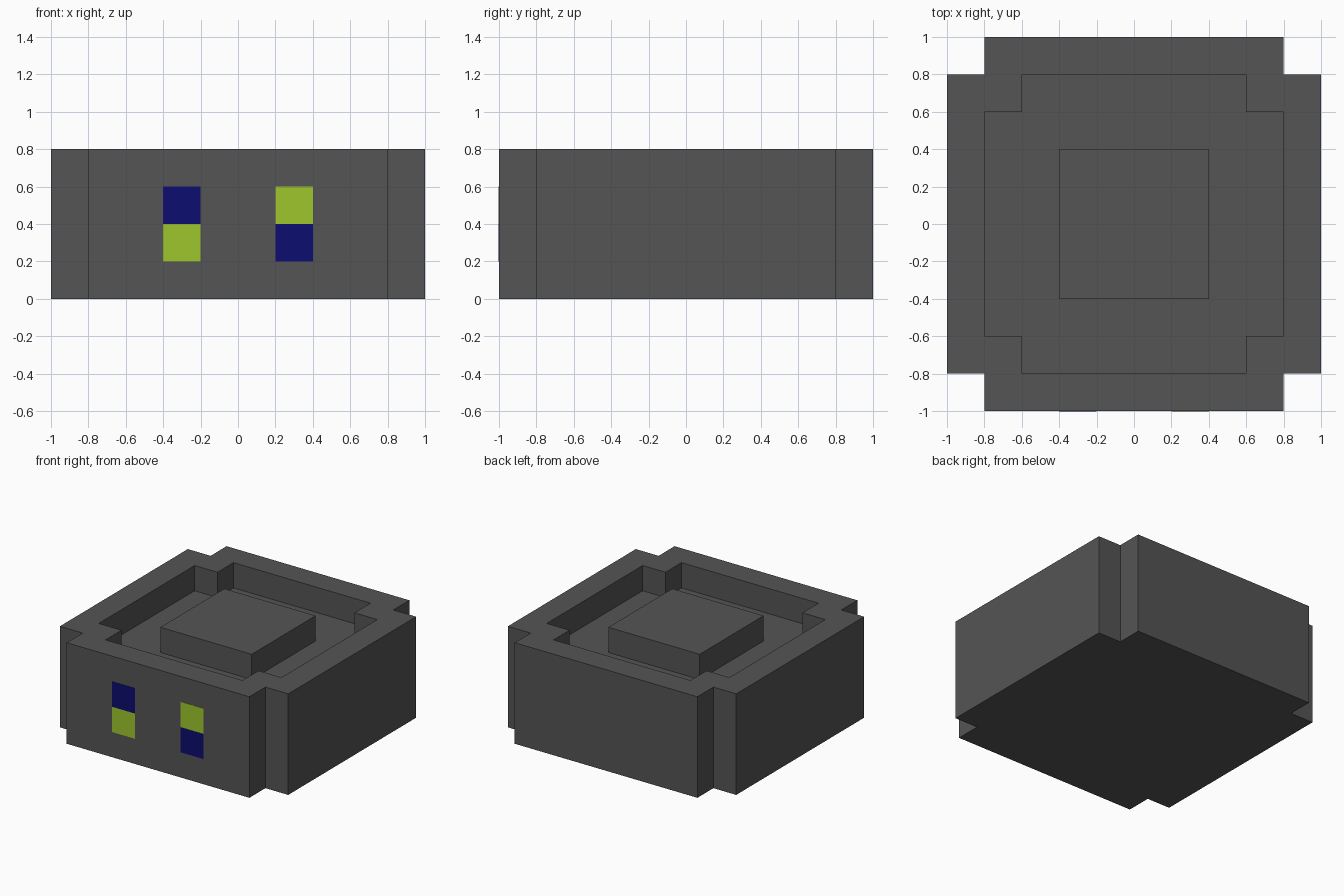
import bpy, bmesh

cube = bpy.data.objects.get("Cube")
if cube:
    bpy.data.objects.remove(cube, do_unlink=True)


def make_material(name, rgb):
    mat = bpy.data.materials.new(name)
    mat.use_nodes = True
    mat.diffuse_color = (*rgb, 1)
    mat.node_tree.nodes["Principled BSDF"].inputs["Base Color"].default_value = (*rgb, 1)
    return mat


def finish(name, bm, mat):
    bmesh.ops.recalc_face_normals(bm, faces=bm.faces)
    mesh = bpy.data.meshes.new(name)
    bm.to_mesh(mesh)
    bm.free()
    mesh.materials.append(mat)
    obj = bpy.data.objects.new(name, mesh)
    bpy.context.collection.objects.link(obj)
    return obj


def box(name, lo, hi, mat):
    bm = bmesh.new()
    bmesh.ops.create_cube(bm, size=1)
    for v in bm.verts:
        v.co = [(a + b) / 2 + c * (b - a) for a, b, c in zip(lo, hi, v.co)]
    return finish(name, bm, mat)


def notched_square(r, notch=0.2):
    """Square outline with a square notch cut from each corner."""
    n = r - notch
    corner = [(r, n), (n, n), (n, r)]
    points = []
    for _ in range(4):
        points += corner
        corner = [(-y, x) for x, y in corner]
    return points


grey = make_material("dark grey", (0.089, 0.089, 0.089))
lime = make_material("lime green", (0.347, 0.565, 0.026))
navy = make_material("navy blue", (0.004, 0.004, 0.162))

# Body: outer wall, flat rim, recess wall and recess floor as stacked outlines
bm = bmesh.new()
rings = [[bm.verts.new((x, y, z)) for x, y in notched_square(r)]
         for r, z in [(1.0, 0.0), (1.0, 0.8), (0.8, 0.8), (0.8, 0.6)]]
for lower, upper in zip(rings, rings[1:]):
    for i in range(12):
        j = (i + 1) % 12
        bm.faces.new((lower[i], lower[j], upper[j], upper[i]))
bm.faces.new(rings[0])
bm.faces.new(rings[-1])
finish("body", bm, grey)

# Raised block in the middle of the recess
box("centre_block", (-0.4, -0.4, 0.6), (0.4, 0.4, 0.8), grey)

# Two-tone eyes on the front, colours swapped between sides
for side, x, upper, lower in [("right", -0.4, navy, lime), ("left", 0.2, lime, navy)]:
    for part, z, mat in [("upper", 0.4, upper), ("lower", 0.2, lower)]:
        box(f"{side}_eye_{part}", (x, -1.002, z), (x + 0.2, -0.999, z + 0.2), mat)
